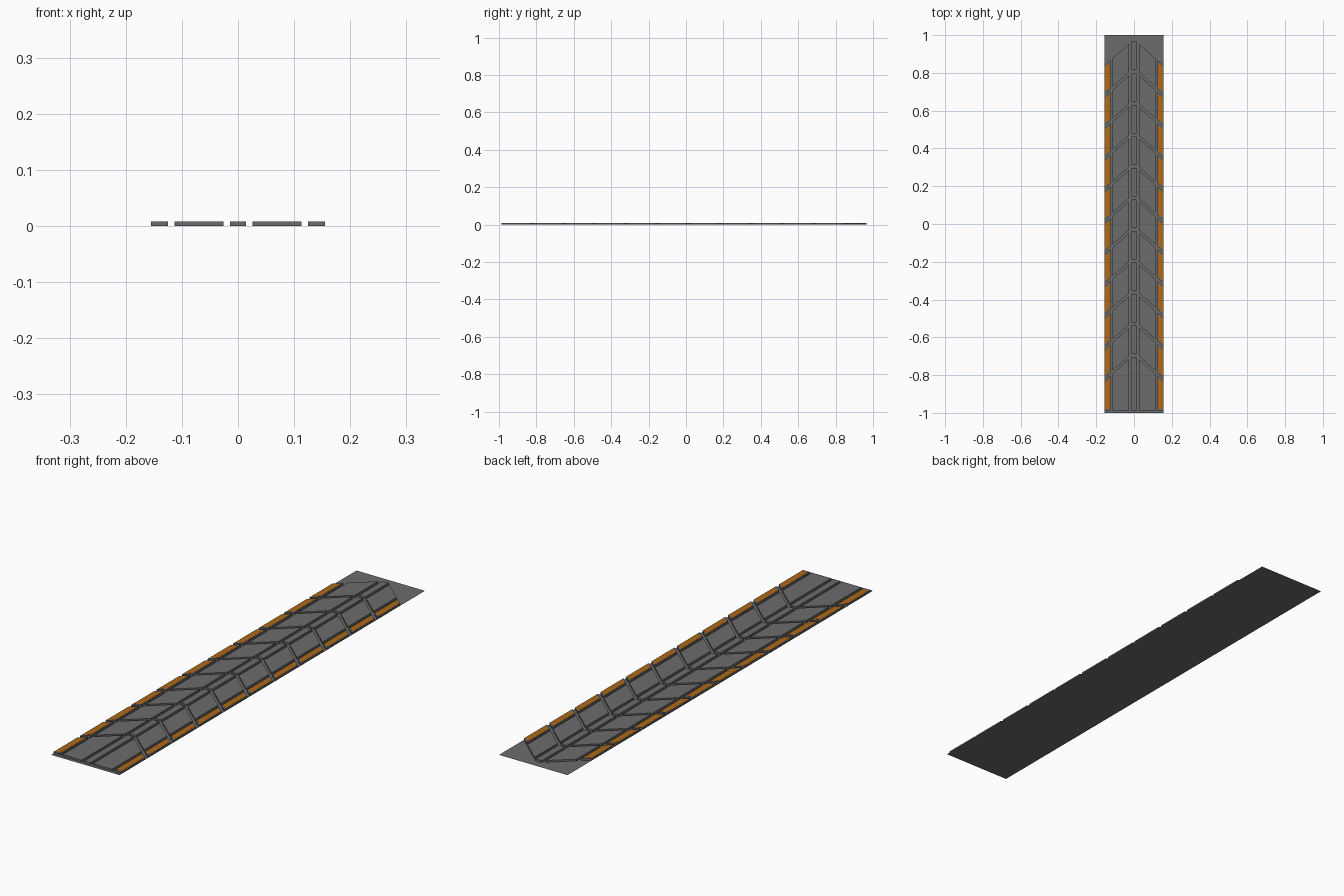
import bpy, bmesh

if "Cube" in bpy.data.objects:
    bpy.data.objects.remove(bpy.data.objects["Cube"])

def mat(name, c):
    m = bpy.data.materials.new(name)
    m.diffuse_color = (*c, 1)
    m.use_nodes = True
    m.node_tree.nodes["Principled BSDF"].inputs["Base Color"].default_value = m.diffuse_color
    return m

GREY = mat("rubber grey", (0.15, 0.15, 0.15))
ORANGE = mat("shoulder orange", (0.43, 0.14, 0.01))

ROWS, PITCH, GAP = 11, 0.167, 0.016
TOP, FRONT = 0.008, -0.987

def finish(bm, name, m):
    bmesh.ops.recalc_face_normals(bm, faces=bm.faces)
    me = bpy.data.meshes.new(name)
    bm.to_mesh(me)
    bm.free()
    me.materials.append(m)
    ob = bpy.data.objects.new(name, me)
    bpy.context.collection.objects.link(ob)
    return ob

def chevron(x):
    # back edge of the last row: highest along the centre line
    return 0.965 - max(0, abs(x) - 0.014) * 0.125 / 0.141

def block(bm, xs, row, z0, z1, inset=0):
    # one tread block whose ends follow the chevron
    back = [(x, chevron(x) - row * PITCH - inset) for x in xs]
    front = [(x, max(FRONT, chevron(x) - (row + 1) * PITCH + GAP) + inset) for x in xs]
    if row == ROWS - 1:
        front = [(x, FRONT + inset) for x in xs]
    outline = front + back[::-1]
    face = bm.faces.new([bm.verts.new((x, y, z0)) for x, y in outline])
    ext = bmesh.ops.extrude_face_region(bm, geom=[face])
    for v in ext["geom"]:
        if isinstance(v, bmesh.types.BMVert):
            v.co.z = z1

# thin carrier sheet
bm = bmesh.new()
bm.faces.new([bm.verts.new((x, y, 0)) for x, y in
              ((-0.157, -1), (0.157, -1), (0.157, 1), (-0.157, 1))])
finish(bm, "carrier_sheet", GREY)

# five ribs of tread blocks
RIBS = {"centre_blocks": (-0.014, 0.014),
        "right_middle_blocks": (0.026, 0.113), "left_middle_blocks": (-0.113, -0.026),
        "right_shoulder_blocks": (0.125, 0.155), "left_shoulder_blocks": (-0.155, -0.125)}
for name, xs in RIBS.items():
    bm = bmesh.new()
    for r in range(ROWS):
        block(bm, xs, r, 0.0002, TOP)
    finish(bm, name, GREY)

# orange plates on the shoulder blocks
for name, xs in (("right_plates", (0.127, 0.153)), ("left_plates", (-0.153, -0.127))):
    bm = bmesh.new()
    for r in range(ROWS):
        block(bm, xs, r, TOP, TOP + 0.0004, 0.008)
    finish(bm, name, ORANGE)
